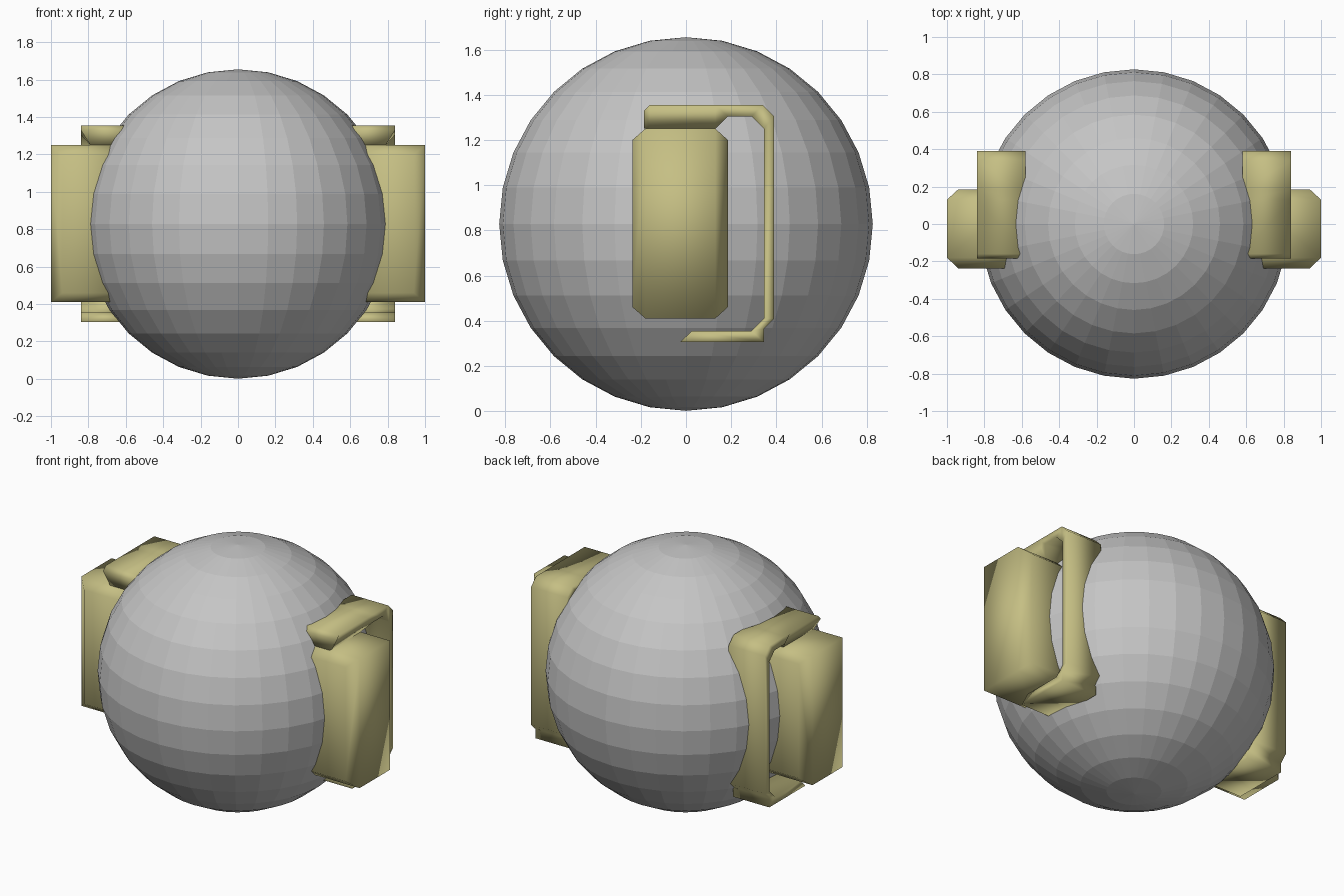
import bpy, bmesh

if "Cube" in bpy.data.objects:
    bpy.data.objects.remove(bpy.data.objects["Cube"])


def material(name, rgb):
    m = bpy.data.materials.new(name)
    m.diffuse_color = (*rgb, 1)
    m.use_nodes = True
    m.node_tree.nodes["Principled BSDF"].inputs["Base Color"].default_value = m.diffuse_color
    return m


grey = material("grey", (0.56, 0.56, 0.56))
olive = material("olive", (0.56, 0.52, 0.23))


def finish(bm, name, mat, smooth, mirror):
    bmesh.ops.recalc_face_normals(bm, faces=bm.faces)
    for f in bm.faces:
        f.smooth = smooth
    me = bpy.data.meshes.new(name)
    bm.to_mesh(me)
    bm.free()
    me.materials.append(mat)
    ob = bpy.data.objects.new(name, me)
    bpy.context.collection.objects.link(ob)
    if mirror:
        ob.modifiers.new("Mirror", 'MIRROR').use_axis[0] = True
    return ob


# Faceted ball
bm = bmesh.new()
bmesh.ops.create_uvsphere(bm, u_segments=32, v_segments=16, radius=0.827)
body = finish(bm, "ball_body", grey, False, False)
body.location.z = 0.828

# Side pad: octagonal block whose front and back edges are chamfered outside
bm = bmesh.new()
outline = [(-0.18, 0.41), (0.13, 0.41), (0.185, 0.46), (0.185, 1.20),
           (0.13, 1.25), (-0.18, 1.25), (-0.237, 1.20), (-0.237, 0.46)]
inner, outer = [], []
for y, z in outline:
    x = 1.0 if z in (0.41, 1.25) else 0.94
    inner.append(bm.verts.new((0.62, y, z)))
    outer.append(bm.verts.new((x, y, z)))
for i in range(8):
    j = (i + 1) % 8
    bm.faces.new((inner[i], inner[j], outer[j], outer[i]))
bm.faces.new(inner)
bm.faces.new((outer[0], outer[1], outer[4], outer[5]))
bm.faces.new((outer[1], outer[2], outer[3], outer[4]))
bm.faces.new((outer[5], outer[6], outer[7], outer[0]))
finish(bm, "side_pad", olive, True, True)

# Bracket band wrapping behind the pad: (outer yz, inner yz, x of inner edge)
stations = [((-0.185, 1.33), (-0.185, 1.25), 0.79),
            ((-0.16, 1.355), (-0.16, 1.25), 0.79),
            ((0.13, 1.355), (0.13, 1.25), 0.79),
            ((0.185, 1.355), (0.185, 1.305), 0.84),
            ((0.34, 1.355), (0.29, 1.305), 0.84),
            ((0.39, 1.305), (0.345, 1.25), 0.84),
            ((0.39, 0.41), (0.345, 0.41), 0.84),
            ((0.345, 0.365), (0.31, 0.375), 0.84),
            ((0.345, 0.305), (0.29, 0.355), 0.84),
            ((-0.027, 0.305), (0.027, 0.355), 0.84)]
bm = bmesh.new()
rings = []
for o, i, xi in stations:
    rings.append([bm.verts.new(c) for c in
                  ((0.58, *o), (0.84, *o), (xi, *i), (0.58, *i))])
for a, b in zip(rings, rings[1:]):
    for k in range(4):
        n = (k + 1) % 4
        bm.faces.new((a[k], a[n], b[n], b[k]))
bm.faces.new(rings[0])
bm.faces.new(rings[-1])
finish(bm, "bracket_band", olive, True, True)
